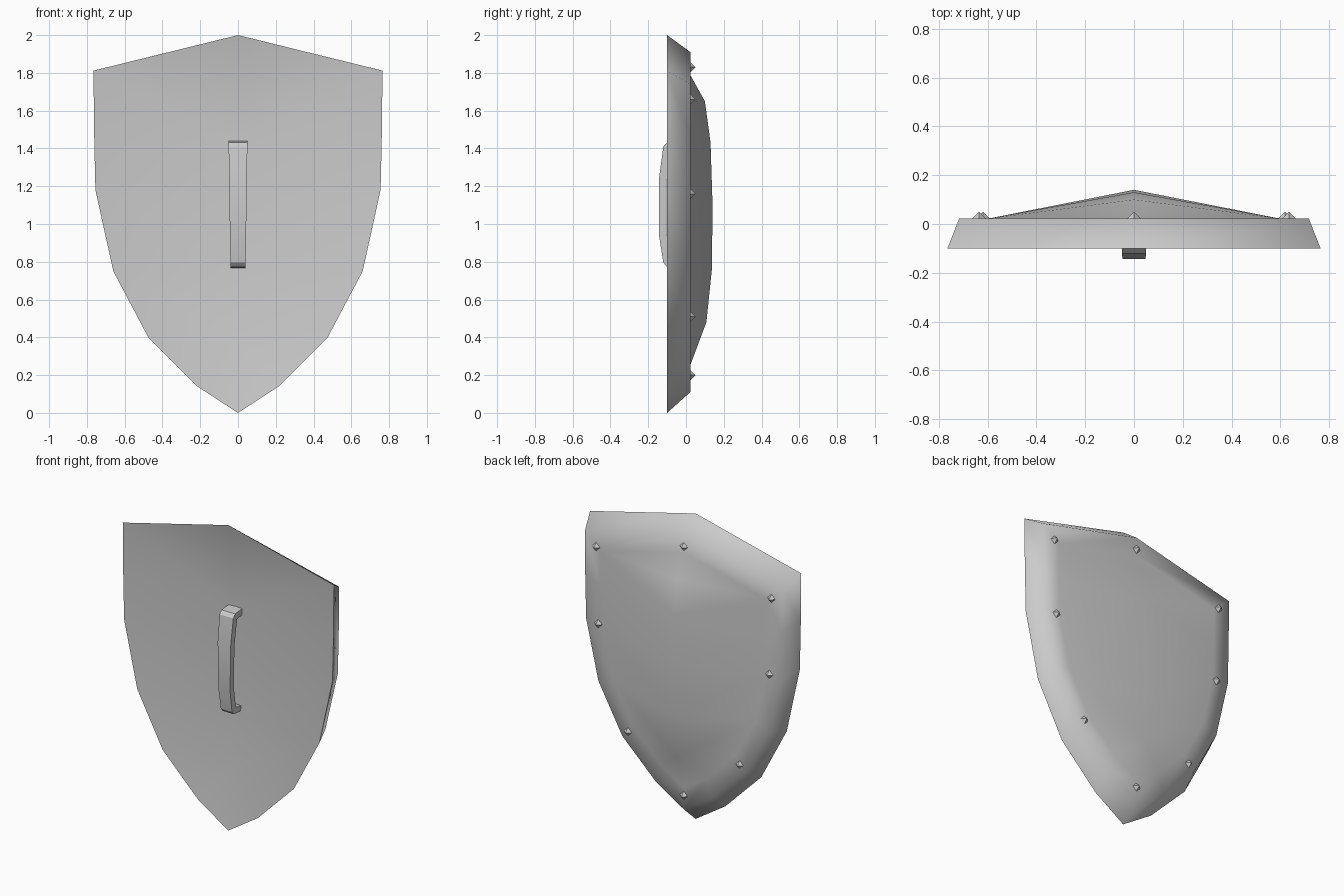
import bpy, bmesh
from math import radians, pi

if "Cube" in bpy.data.objects:
    bpy.data.objects.remove(bpy.data.objects["Cube"])


def make_object(name, bm, angle=None):
    bmesh.ops.recalc_face_normals(bm, faces=bm.faces)
    mesh = bpy.data.meshes.new(name)
    bm.to_mesh(mesh)
    bm.free()
    ob = bpy.data.objects.new(name, mesh)
    bpy.context.collection.objects.link(ob)
    if angle:
        bpy.ops.object.select_all(action='DESELECT')
        bpy.context.view_layer.objects.active = ob
        ob.select_set(True)
        bpy.ops.object.shade_smooth_by_angle(angle=radians(angle))
    return ob


# Right half of the heater outline, top point to bottom point
HALF = [(0, 2.0), (0.765, 1.812), (0.762, 1.5), (0.755, 1.18), (0.66, 0.75),
        (0.475, 0.40), (0.215, 0.14), (0, 0.0)]
# Centre ridge profiles (y, z) for the domed front and the hollow back
FRONT_RIDGE = [(0.10, 1.65), (0.13, 1.43), (0.14, 1.12), (0.138, 0.77), (0.108, 0.48)]
BACK_RIDGE = [(-0.045, 1.74), (-0.025, 1.46), (-0.02, 1.12), (-0.025, 0.75), (-0.05, 0.40)]

bm = bmesh.new()


def ring(y, sx, sz, cz):
    pts = HALF + [(-x, z) for x, z in HALF[-2:0:-1]]
    return [bm.verts.new((x * sx, y, cz + (z - 1) * sz)) for x, z in pts]


def bridge(a, b):
    n = len(a)
    for i in range(n):
        j = (i + 1) % n
        bm.faces.new((a[i], a[j], b[j], b[i]))


def fill_to_ridge(loop, profile):
    ridge = [bm.verts.new((0, y, z)) for y, z in profile]
    n = len(loop)
    for side in (1, -1):
        rim = [loop[(side * i) % n] for i in range(8)]
        bm.faces.new((rim[0], rim[1], ridge[0]))
        for i in range(4):
            bm.faces.new((rim[i + 1], rim[i + 2], ridge[i + 1], ridge[i]))
        bm.faces.new((rim[5], rim[6], ridge[4]))
        bm.faces.new((rim[6], rim[7], ridge[4]))


# Shield body: back edge, bevelled rim, flat rim strip, ridged dome and hollow back
back_edge = ring(-0.10, 1, 1, 1)
rim_edge = ring(0.023, 0.937, 0.90, 1.01)
dome_edge = ring(0.022, 0.785, 0.77, 1.02)
bridge(back_edge, rim_edge)
bridge(rim_edge, dome_edge)
fill_to_ridge(dome_edge, FRONT_RIDGE)
fill_to_ridge(back_edge, BACK_RIDGE)
make_object("shield_body", bm, 75)

# Grip: bent strap with feet reaching into the hollow back
OUTER = [(-0.02, 1.44), (-0.10, 1.432), (-0.12, 1.41), (-0.143, 1.24),
         (-0.143, 0.94), (-0.12, 0.795), (-0.10, 0.773), (-0.015, 0.765)]
INNER = [(-0.015, 0.80), (-0.08, 0.81), (-0.104, 0.95),
         (-0.104, 1.22), (-0.08, 1.39), (-0.02, 1.40)]
bm = bmesh.new()
sides = []
for s in (1, -1):
    sides.append([bm.verts.new((s * (0.04 + 0.01 * (z - 0.77) / 0.67), y, z))
                  for y, z in OUTER + INNER])
bridge(*sides)
for loop in sides:
    bm.faces.new(loop)
make_object("grip", bm, 30)

# Pyramid rivets around the rim
spots = [(0, 1.83), (0, 0.20)]
for x, z in [(0.635, 1.66), (0.62, 1.16), (0.405, 0.51)]:
    spots += [(x, z), (-x, z)]
for k, (x, z) in enumerate(spots):
    bm = bmesh.new()
    bmesh.ops.create_uvsphere(bm, u_segments=4, v_segments=2, radius=0.034)
    ob = make_object(f"rivet_{k + 1}", bm)
    ob.location = (x, 0.016, z)
    ob.rotation_euler = (pi / 2, 0, 0)
